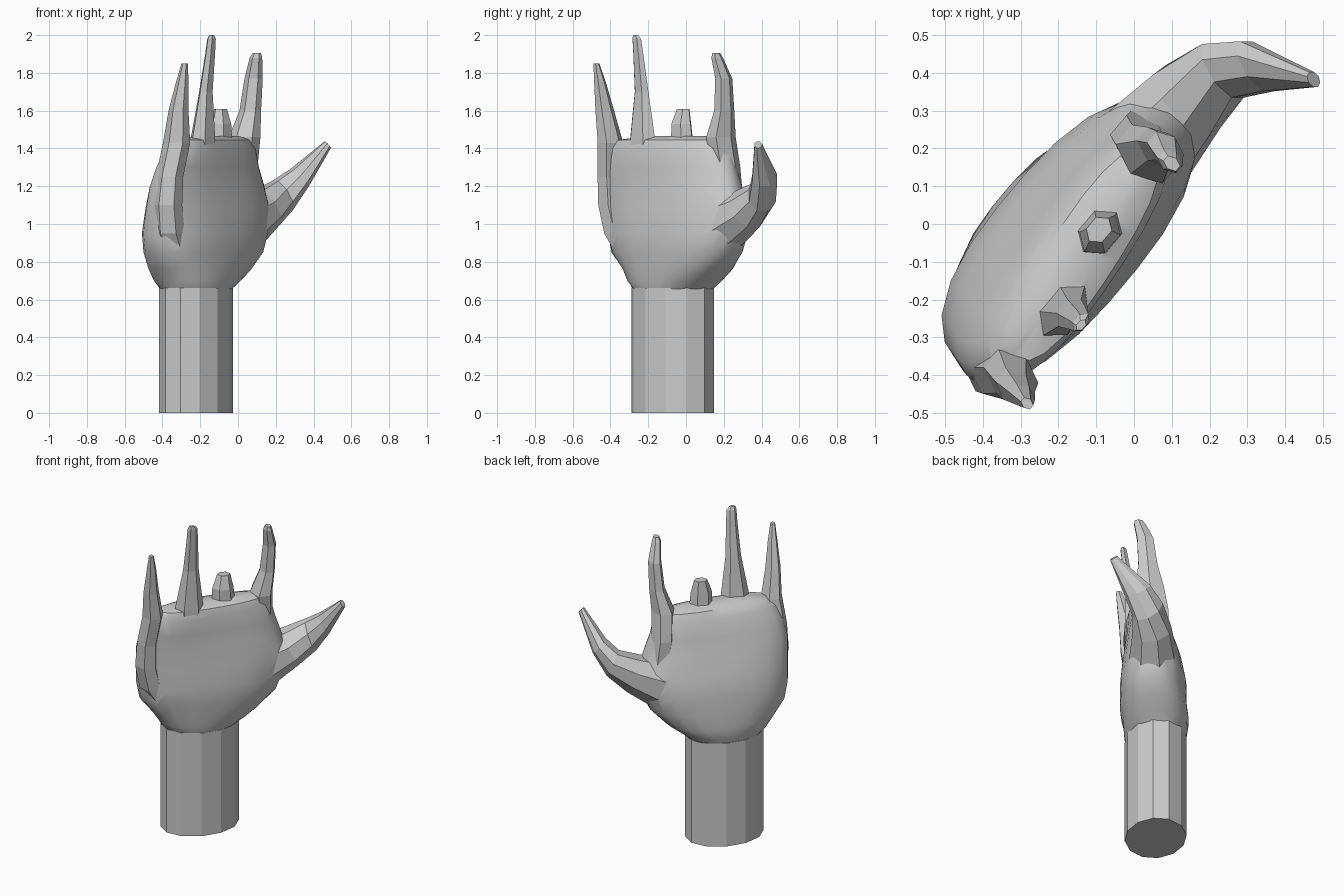
import bpy, bmesh, math
from mathutils import Vector

if "Cube" in bpy.data.objects:
    bpy.data.objects.remove(bpy.data.objects["Cube"])

skin = bpy.data.materials.new("plain grey")
skin.diffuse_color = (0.6, 0.6, 0.6, 1)
skin.use_nodes = True
skin.node_tree.nodes["Principled BSDF"].inputs["Base Color"].default_value = skin.diffuse_color


def ring(center, a, b, n, turn=0.0, power=2.0, front=1.0):
    """Rounded ring of n points spanned by half axes a and b.
    power > 2 is boxier; front scales the side facing -b."""
    c, a, b = Vector(center), Vector(a), Vector(b)
    points = []
    for i in range(n):
        t = 2 * math.pi * (i + turn) / n
        ct, st = math.cos(t), math.sin(t)
        k = (abs(ct) ** power + abs(st) ** power) ** (-1 / power)
        points.append(c + a * ct * k + b * st * k * (front if st < 0 else 1))
    return points


def loft(name, rings, smooth=False):
    """Closed skin through a list of rings."""
    bm = bmesh.new()
    loops = [[bm.verts.new(p) for p in r] for r in rings]
    n = len(loops[0])
    for low, high in zip(loops, loops[1:]):
        for i in range(n):
            j = (i + 1) % n
            bm.faces.new((low[i], low[j], high[j], high[i]))
    bm.faces.new(loops[0][::-1])
    bm.faces.new(loops[-1])
    bmesh.ops.recalc_face_normals(bm, faces=bm.faces)
    mesh = bpy.data.meshes.new(name)
    bm.to_mesh(mesh)
    bm.free()
    mesh.materials.append(skin)
    obj = bpy.data.objects.new(name, mesh)
    bpy.context.collection.objects.link(obj)
    if smooth:
        bpy.ops.object.select_all(action='DESELECT')
        obj.select_set(True)
        bpy.context.view_layer.objects.active = obj
        bpy.ops.object.shade_smooth_by_angle(angle=math.radians(35))
    return obj


def slab(z, x, y, wide, thick, degrees, n, turn=0.5, power=2.0, front=1.0):
    """Level ring whose long axis is turned by the given angle."""
    t = math.radians(degrees)
    c, s = math.cos(t), math.sin(t)
    return ring((x, y, z), (wide * c, wide * s, 0), (-thick * s, thick * c, 0),
                n, turn, power, front)


# Forearm: straight twelve-sided column
parts = [loft("forearm", [slab(z, -0.223, -0.07, 0.236, 0.179, 58, 12) for z in (0, 0.66)])]

# Palm: swells from the wrist, then thins toward the knuckles; last value is cupping
palm = [
    (0.652, -0.223, -0.07, 0.224, 0.17, 58, 1.0),
    (0.70, -0.215, -0.06, 0.265, 0.183, 53, 1.0),
    (0.76, -0.20, -0.045, 0.325, 0.193, 50, 0.97),
    (0.85, -0.18, -0.05, 0.405, 0.20, 50, 0.93),
    (0.95, -0.17, -0.045, 0.435, 0.205, 50, 0.90),
    (1.08, -0.157, -0.045, 0.45, 0.185, 51, 0.88),
    (1.20, -0.16, -0.07, 0.435, 0.155, 52, 0.88),
    (1.30, -0.16, -0.08, 0.41, 0.13, 54, 0.95),
    (1.40, -0.145, -0.08, 0.375, 0.11, 56, 1.0),
    (1.445, -0.135, -0.08, 0.325, 0.088, 57, 1.0),
    (1.465, -0.11, -0.05, 0.20, 0.04, 57, 1.0),
]
palm_part = loft("hand", [slab(*p[:6], 24, power=2.0 if p[0] < 0.7 else 2.5, front=p[6])
                          for p in palm], smooth=True)

# Fingers: depth-to-width ratio, then level rings given as z, x range, y range
fingers = {
    "little_finger": (1.2, [
        (0.76, -0.40, -0.22, -0.31, -0.18), (0.95, -0.45, -0.28, -0.42, -0.29),
        (1.10, -0.45, -0.30, -0.46, -0.32), (1.25, -0.43, -0.295, -0.465, -0.335),
        (1.43, -0.40, -0.25, -0.455, -0.345), (1.60, -0.37, -0.26, -0.47, -0.39),
        (1.75, -0.33, -0.26, -0.48, -0.43), (1.85, -0.30, -0.265, -0.487, -0.462)]),
    "ring_finger": (0.62, [
        (1.41, -0.25, -0.12, -0.30, -0.16), (1.46, -0.25, -0.12, -0.30, -0.16),
        (1.70, -0.21, -0.13, -0.27, -0.20), (1.90, -0.175, -0.12, -0.28, -0.225),
        (1.98, -0.165, -0.115, -0.283, -0.238), (2.00, -0.155, -0.125, -0.28, -0.255)]),
    "middle_finger_stub": (0.75, [
        (1.42, -0.14, -0.04, -0.09, 0.05), (1.53, -0.13, -0.05, -0.09, 0.04),
        (1.61, -0.125, -0.06, -0.05, 0.02)]),
    "index_finger": (1.3, [
        (1.16, -0.04, 0.10, 0.15, 0.30), (1.30, -0.05, 0.09, 0.13, 0.29),
        (1.46, -0.03, 0.10, 0.10, 0.27),
        (1.60, 0.02, 0.11, 0.145, 0.26), (1.77, 0.04, 0.125, 0.155, 0.245),
        (1.88, 0.065, 0.125, 0.135, 0.195), (1.905, 0.08, 0.12, 0.14, 0.18)]),
}
for name, (ratio, rows) in fingers.items():
    rings = []
    for z, x0, x1, y0, y1 in rows:
        wide = math.hypot(x1 - x0, y1 - y0) / 2 / math.hypot(1, ratio)
        rings.append(slab(z, (x0 + x1) / 2, (y0 + y1) / 2, wide * 1.04,
                          wide * ratio * 1.1, 50, 6, 0))
    parts.append(loft(name, rings))

# Thumb: centre, half axis across, half axis upward for each ring
thumb = [
    ((0.02, 0.19, 1.0), (-0.09, 0.11, 0), (-0.05, -0.04, 0.14)),
    ((0.14, 0.325, 1.078), (-0.075, 0.085, 0), (-0.04, -0.03, 0.10)),
    ((0.235, 0.405, 1.15), (-0.04, 0.073, 0), (-0.04, 0, 0.08)),
    ((0.325, 0.417, 1.245), (-0.03, 0.068, 0), (-0.04, 0, 0.045)),
    ((0.475, 0.382, 1.42), (-0.005, 0.02, 0), (-0.016, 0, 0.017)),
]
parts.append(loft("thumb", [ring(c, Vector(a) * 1.05, Vector(b) * 1.05, 8, 0.5)
                            for c, a, b in thumb]))

# Weld every part into one continuous skin
bpy.ops.object.select_all(action='DESELECT')
palm_part.select_set(True)
bpy.context.view_layer.objects.active = palm_part
for part in parts:
    weld = palm_part.modifiers.new("weld", 'BOOLEAN')
    weld.operation = 'UNION'
    weld.solver = 'EXACT'
    weld.object = part
    bpy.ops.object.modifier_apply(modifier=weld.name)
    bpy.data.objects.remove(part)
